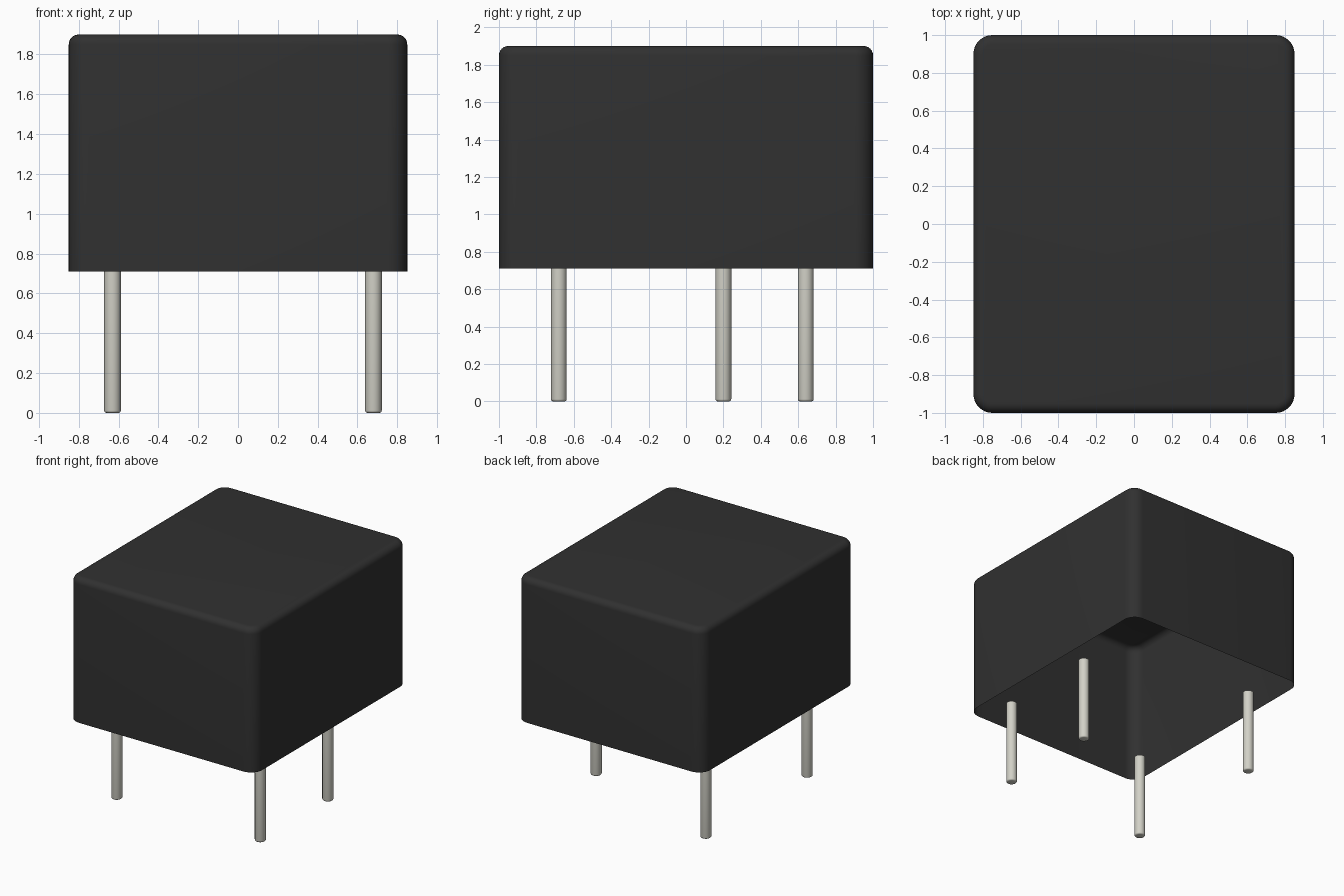
import bpy
import bmesh
import math

cube = bpy.data.objects.get("Cube")
if cube:
    bpy.data.objects.remove(cube, do_unlink=True)


def make_material(name, color):
    mat = bpy.data.materials.new(name)
    mat.use_nodes = True
    mat.diffuse_color = color
    mat.node_tree.nodes["Principled BSDF"].inputs["Base Color"].default_value = color
    return mat


def finish(bm, name, mat, angle):
    mesh = bpy.data.meshes.new(name)
    bm.to_mesh(mesh)
    bm.free()
    mesh.materials.append(mat)
    obj = bpy.data.objects.new(name, mesh)
    bpy.context.collection.objects.link(obj)
    bpy.ops.object.select_all(action="DESELECT")
    obj.select_set(True)
    bpy.context.view_layer.objects.active = obj
    bpy.ops.object.shade_smooth_by_angle(angle=math.radians(angle))
    return obj


def bevel(bm, edges, width, segments):
    bmesh.ops.bevel(bm, geom=edges, offset=width, segments=segments,
                    profile=0.5, affect="EDGES", clamp_overlap=True)


black = make_material("black plastic", (0.030, 0.030, 0.030, 1))
metal = make_material("pale metal", (0.645, 0.638, 0.571, 1))

WIDTH, DEPTH, BASE, TOP = 1.70, 2.0, 0.71, 1.90

# Casing: a thin shell, open underneath, with rounded corners and top rim
bm = bmesh.new()
bmesh.ops.create_cube(bm, size=1)
for v in bm.verts:
    v.co.x *= WIDTH
    v.co.y *= DEPTH
    v.co.z = TOP if v.co.z > 0 else BASE
upright = [e for e in bm.edges if abs(e.verts[0].co.z - e.verts[1].co.z) > 0.5]
bevel(bm, upright, 0.10, 8)
floor = [f for f in bm.faces if f.normal.z < -0.9]
bmesh.ops.delete(bm, geom=floor, context="FACES")
rim = [e for e in bm.edges if all(v.co.z > TOP - 0.001 for v in e.verts)]
bevel(bm, rim, 0.05, 6)
finish(bm, "casing", black, 40)

# Pins: round rods with a softened lower end, reaching the open rim
RADIUS = 0.042
pins = {
    "front_left_pin": (0.68, -0.68),
    "back_left_pin": (0.68, 0.20),
    "front_right_pin": (-0.63, -0.68),
    "back_right_pin": (-0.63, 0.64),
}
for name, (x, y) in pins.items():
    bm = bmesh.new()
    bmesh.ops.create_cone(bm, cap_ends=True, segments=24, radius1=RADIUS,
                          radius2=RADIUS, depth=BASE)
    bmesh.ops.translate(bm, vec=(0, 0, BASE / 2), verts=bm.verts)
    tip = [e for e in bm.edges if all(v.co.z < 0.001 for v in e.verts)]
    bevel(bm, tip, 0.012, 3)
    pin = finish(bm, name, metal, 40)
    pin.location = (x, y, 0)
